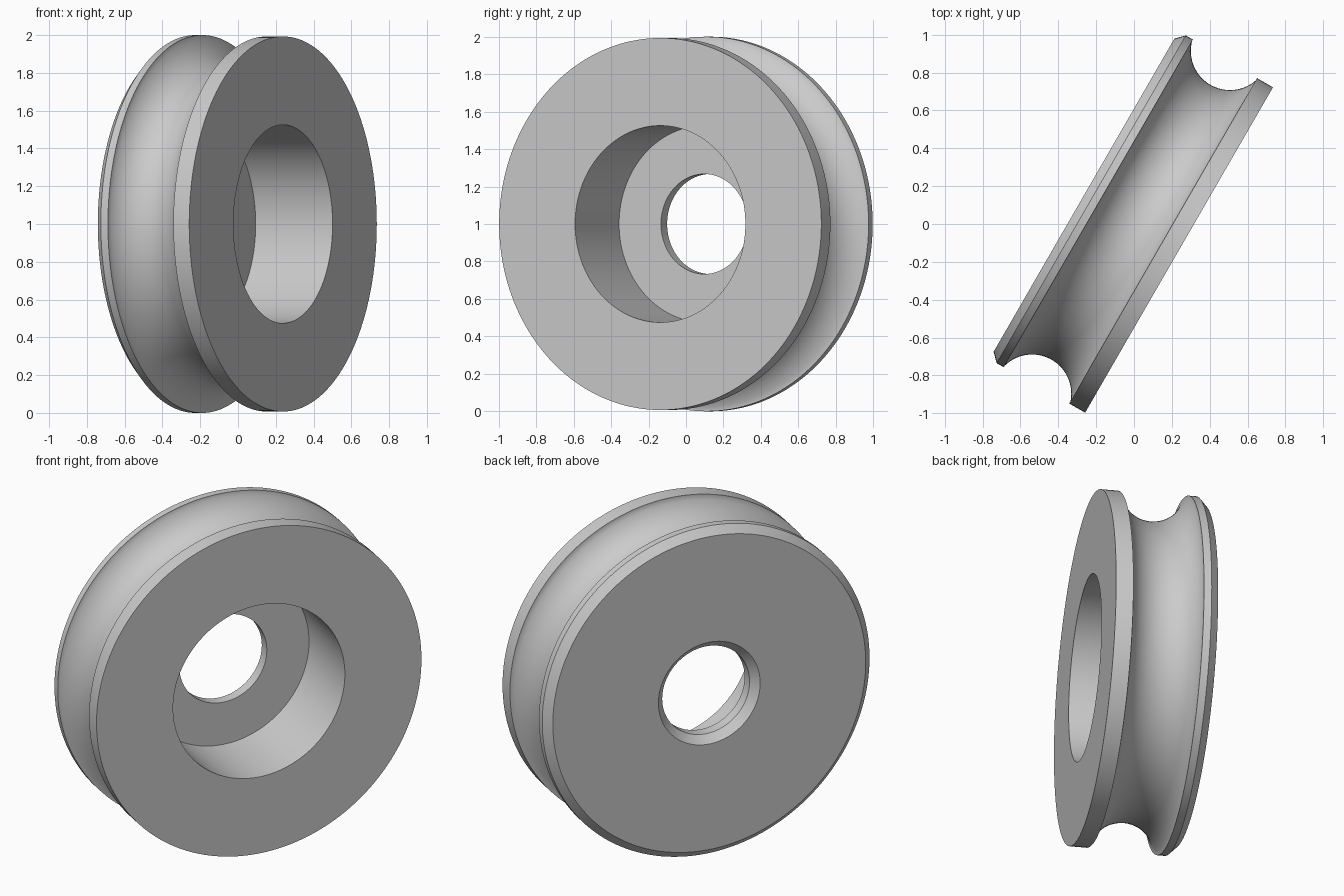
import bpy
import bmesh
from math import asin, cos, sin, pi, radians
from mathutils import Matrix, Vector

cube = bpy.data.objects.get("Cube")
if cube:
    bpy.data.objects.remove(cube, do_unlink=True)

# Plain grey material
grey = bpy.data.materials.new("plain_grey")
grey.use_nodes = True
colour = (0.6, 0.6, 0.6, 1)
grey.diffuse_color = colour
grey.node_tree.nodes["Principled BSDF"].inputs["Base Color"].default_value = colour

# Main dimensions: radii, and positions along the axle
RIM, FRONT_RIM, POCKET, BORE = 1.0, 0.993, 0.525, 0.267
FRONT, BACK, POCKET_FLOOR = 0.275, -0.305, -0.195
CHAMFER = 0.044

# Round groove for the rope
GROOVE_AT, GROOVE_R, GROOVE_CENTRE = -0.018, 0.207, 1.046
GROOVE_STEPS = 28
back_end = -asin(0.2 / GROOVE_R)
front_end = asin(0.196 / GROOVE_R)


def groove_point(i):
    angle = back_end + (front_end - back_end) * i / GROOVE_STEPS
    return (GROOVE_CENTRE - GROOVE_R * cos(angle), GROOVE_AT + GROOVE_R * sin(angle))


# Cross-section as (radius, position along axle)
profile = [(BORE + CHAMFER, BACK), (RIM - CHAMFER, BACK), (RIM, BACK + CHAMFER)]
profile += [(RIM, groove_point(0)[1])]
profile += [groove_point(i) for i in range(GROOVE_STEPS + 1)]
profile += [(FRONT_RIM, groove_point(GROOVE_STEPS)[1]), (FRONT_RIM, FRONT),
            (POCKET, FRONT), (POCKET, POCKET_FLOOR),
            (BORE, POCKET_FLOOR), (BORE, BACK + CHAMFER)]

# Pulley wheel, spun around its axle
bm = bmesh.new()
verts = [bm.verts.new((r, 0, a)) for r, a in profile]
edges = [bm.edges.new((v, verts[(i + 1) % len(verts)])) for i, v in enumerate(verts)]
bmesh.ops.spin(bm, geom=verts + edges, cent=(0, 0, 0), axis=(0, 0, 1),
               angle=2 * pi, steps=160, use_duplicate=False)
bmesh.ops.remove_doubles(bm, verts=bm.verts[:], dist=0.0005)
bmesh.ops.recalc_face_normals(bm, faces=bm.faces[:])

# Stand it upright, turned thirty degrees
turn = Matrix.Rotation(radians(-30), 4, 'Z') @ Matrix.Rotation(radians(90), 4, 'Y')
bm.transform(Matrix.Translation(Vector((0, 0, RIM))) @ turn)

mesh = bpy.data.meshes.new("pulley_wheel")
bm.to_mesh(mesh)
bm.free()
mesh.materials.append(grey)
wheel = bpy.data.objects.new("pulley_wheel", mesh)
bpy.context.collection.objects.link(wheel)

bpy.ops.object.select_all(action='DESELECT')
wheel.select_set(True)
bpy.context.view_layer.objects.active = wheel
bpy.ops.object.shade_smooth_by_angle(angle=radians(30))
